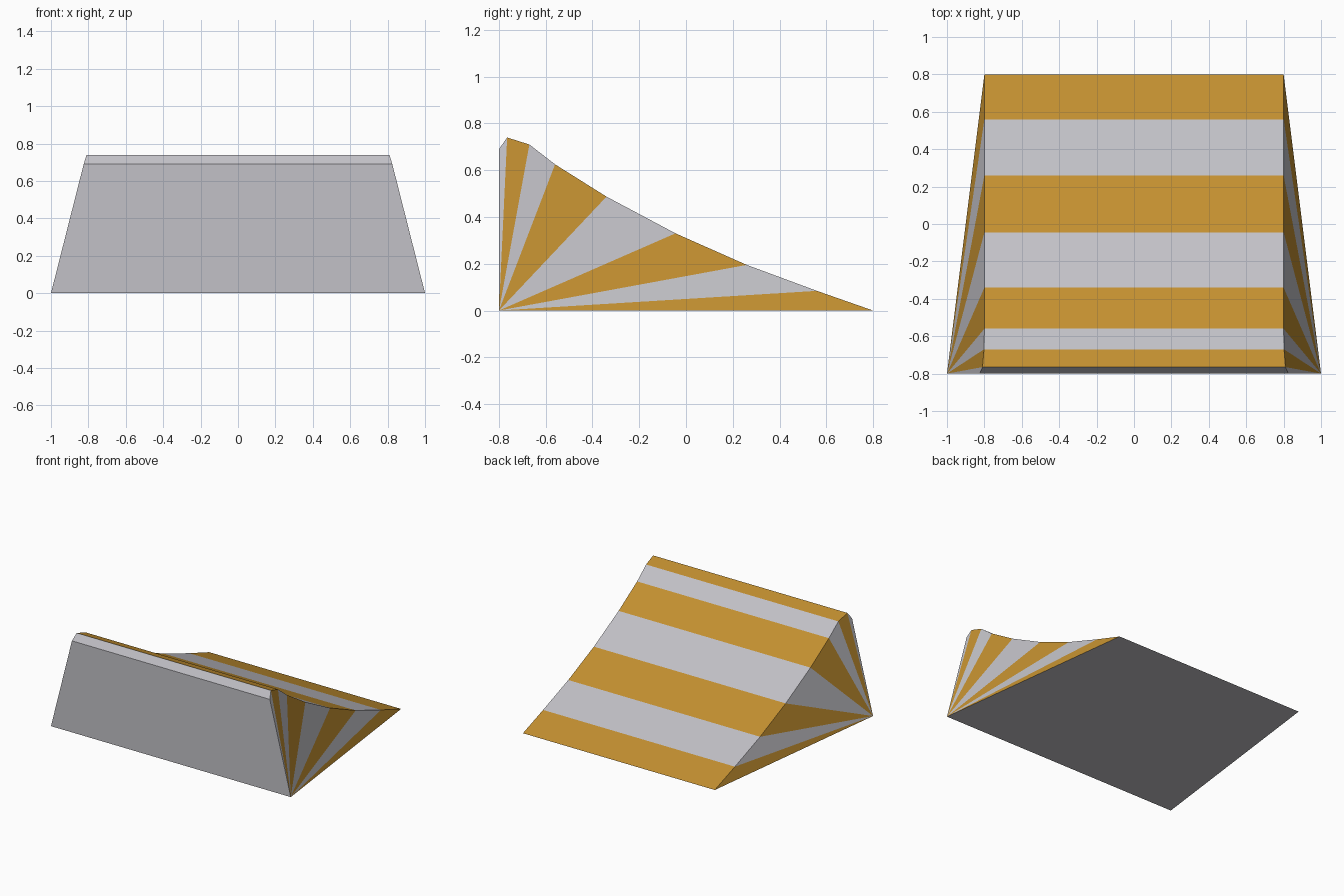
import bpy, bmesh

if "Cube" in bpy.data.objects:
    bpy.data.objects.remove(bpy.data.objects["Cube"])


def material(name, rgb):
    m = bpy.data.materials.new(name)
    m.diffuse_color = (*rgb, 1)
    m.use_nodes = True
    m.node_tree.nodes["Principled BSDF"].inputs["Base Color"].default_value = m.diffuse_color
    return m


# Ridge-to-toe outline: half width, y, z
profile = [
    (0.825, -0.80, 0.69), (0.81, -0.765, 0.74), (0.802, -0.67, 0.71),
    (0.80, -0.56, 0.625), (0.80, -0.34, 0.487), (0.80, -0.045, 0.33),
    (0.80, 0.26, 0.195), (0.80, 0.56, 0.084), (0.80, 0.80, 0.0),
]

bm = bmesh.new()
right = [bm.verts.new(p) for p in profile]
left = [bm.verts.new((-x, y, z)) for x, y, z in profile]
corner_r = bm.verts.new((1, -0.8, 0))
corner_l = bm.verts.new((-1, -0.8, 0))

# Striped slope with matching fans on both sides
for i in range(len(profile) - 1):
    strip = [
        (left[i], right[i], right[i + 1], left[i + 1]),
        (corner_r, right[i + 1], right[i]),
        (corner_l, left[i], left[i + 1]),
    ]
    for verts in strip:
        bm.faces.new(verts).material_index = i % 2

# Front wall and underside
bm.faces.new((corner_l, corner_r, right[0], left[0]))
bm.faces.new((corner_r, corner_l, left[-1], right[-1]))
bmesh.ops.recalc_face_normals(bm, faces=bm.faces)

mesh = bpy.data.meshes.new("striped_ramp")
bm.to_mesh(mesh)
bm.free()
mesh.materials.append(material("light grey", (0.54, 0.535, 0.57)))
mesh.materials.append(material("amber", (0.55, 0.28, 0.03)))
ramp = bpy.data.objects.new("striped_ramp", mesh)
bpy.context.collection.objects.link(ramp)
